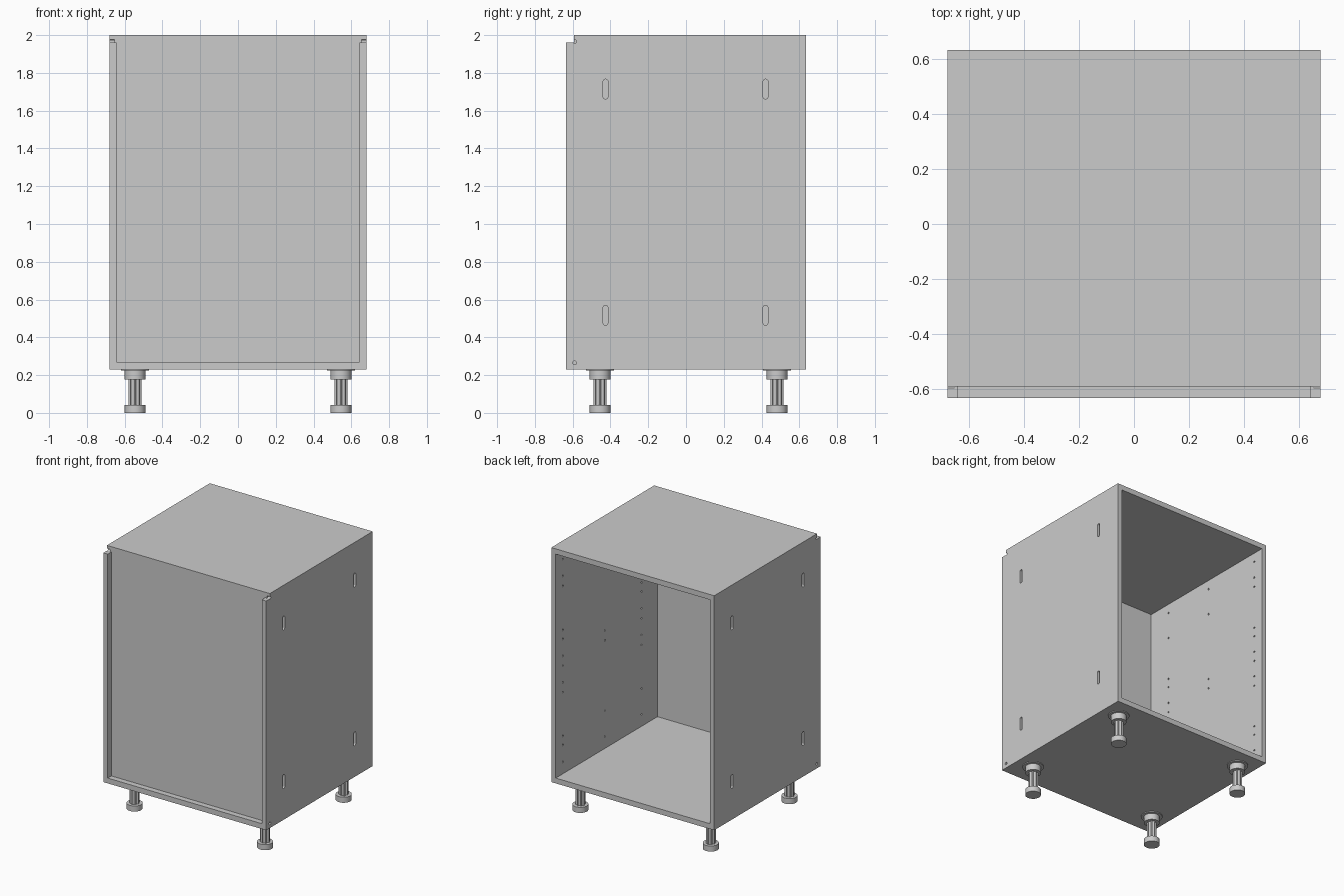
import bpy, bmesh, math
from mathutils import Matrix, Vector

if "Cube" in bpy.data.objects:
    bpy.data.objects.remove(bpy.data.objects["Cube"])


def make_object(name, bm):
    bmesh.ops.recalc_face_normals(bm, faces=bm.faces)
    mesh = bpy.data.meshes.new(name)
    bm.to_mesh(mesh)
    bm.free()
    obj = bpy.data.objects.new(name, mesh)
    bpy.context.collection.objects.link(obj)
    return obj


def box(name, lo, hi):
    bm = bmesh.new()
    bmesh.ops.create_cube(bm, size=1)
    lo, hi = Vector(lo), Vector(hi)
    for v in bm.verts:
        v.co = (lo + hi) / 2 + v.co * (hi - lo)
    return make_object(name, bm)


def add_prism(bm, points, direction):
    """Extrude a closed outline along a direction."""
    face = bm.faces.new([bm.verts.new(p) for p in points])
    ext = bmesh.ops.extrude_face_region(bm, geom=[face])
    verts = [g for g in ext["geom"] if isinstance(g, bmesh.types.BMVert)]
    bmesh.ops.translate(bm, verts=verts, vec=direction)
    if not face.is_valid or len(face.link_loops if hasattr(face, "link_loops") else face.loops) == 0:
        return


def add_drill(bm, x0, x1, y, z, r, half=0.0, n=12):
    """Sideways hole; half > 0 stretches it into a vertical slot."""
    pts = []
    for i in range(n):
        a = 2 * math.pi * (i + 0.5) / n
        dz = math.copysign(half, math.sin(a))
        pts.append((x0, y + r * math.cos(a), z + r * math.sin(a) + dz))
    add_prism(bm, pts, (x1 - x0, 0, 0))


def cut(target, cutter):
    cutter.hide_render = True
    mod = target.modifiers.new("cut", 'BOOLEAN')
    mod.operation = 'DIFFERENCE'
    mod.solver = 'EXACT'
    mod.object = cutter
    bpy.context.view_layer.objects.active = target
    bpy.ops.object.modifier_apply(modifier=mod.name)
    bpy.data.objects.remove(cutter)


# Cabinet carcass: open interior, recessed front panel, notched top front edge
W, D, IN = 0.68, 0.635, 0.643
carcass = box("cabinet_carcass", (-W, -D, 0.23), (W, D, 2.0))
cut(carcass, box("interior_cutter", (-IN, -0.578, 0.27), (IN, 1, 1.96)))
cut(carcass, box("recess_cutter", (-IN, -1, 0.27), (IN, -0.592, 2.1)))
cut(carcass, box("notch_cutter", (-1, -1, 1.96), (1, -0.592, 2.1)))

# Shelf pin rows, hanging slots and screw holes in both side walls
common = [0.36, 0.555, 1.085, 1.16, 1.687, 1.89]
hinge = [0.885, 0.96, 1.287, 1.355]
rows = {0.55: common + hinge + [0.487, 1.763], 0.05: common, -0.39: common + hinge}
bm = bmesh.new()
for s in (-1, 1):
    for y, heights in rows.items():
        for z in heights:
            add_drill(bm, s * 0.62, s * 0.663, y, z, 0.007, n=8)
    for y in (-0.426, 0.421):
        for z in (0.517, 1.714):
            add_drill(bm, s * 0.655, s * 0.72, y, z, 0.013, 0.04)
    for z in (0.265, 1.967):
        add_drill(bm, s * 0.655, s * 0.72, -0.59, z, 0.01)
cut(carcass, make_object("drill_cutter", bm))


def add_disc(bm, r, z0, z1, n=32):
    bmesh.ops.create_cone(bm, cap_ends=True, segments=n, radius1=r, radius2=r,
                          depth=z1 - z0,
                          matrix=Matrix.Translation((0, 0, (z0 + z1) / 2)))


# Adjustable legs: foot, fluted shaft, socket and mounting flange
def leg(name, x, y):
    bm = bmesh.new()
    add_disc(bm, 0.055, 0.0, 0.042)
    ribs = 8
    pts = []
    for i in range(ribs * 4):
        a = 2 * math.pi * (i - 0.5) / (ribs * 4)
        r = 0.034 if i % 4 < 2 else 0.028
        pts.append((r * math.cos(a), r * math.sin(a), 0.04))
    add_prism(bm, pts, (0, 0, 0.138))
    add_disc(bm, 0.055, 0.176, 0.226)
    add_disc(bm, 0.075, 0.224, 0.231)
    obj = make_object(name, bm)
    obj.location = (x, y, 0)
    bpy.ops.object.select_all(action='DESELECT')
    obj.select_set(True)
    bpy.context.view_layer.objects.active = obj
    bpy.ops.object.shade_smooth_by_angle(angle=math.radians(30))


for side, x in (("left", -0.545), ("right", 0.545)):
    leg(f"front_{side}_leg", x, -0.455)
    leg(f"back_{side}_leg", x, 0.482)
